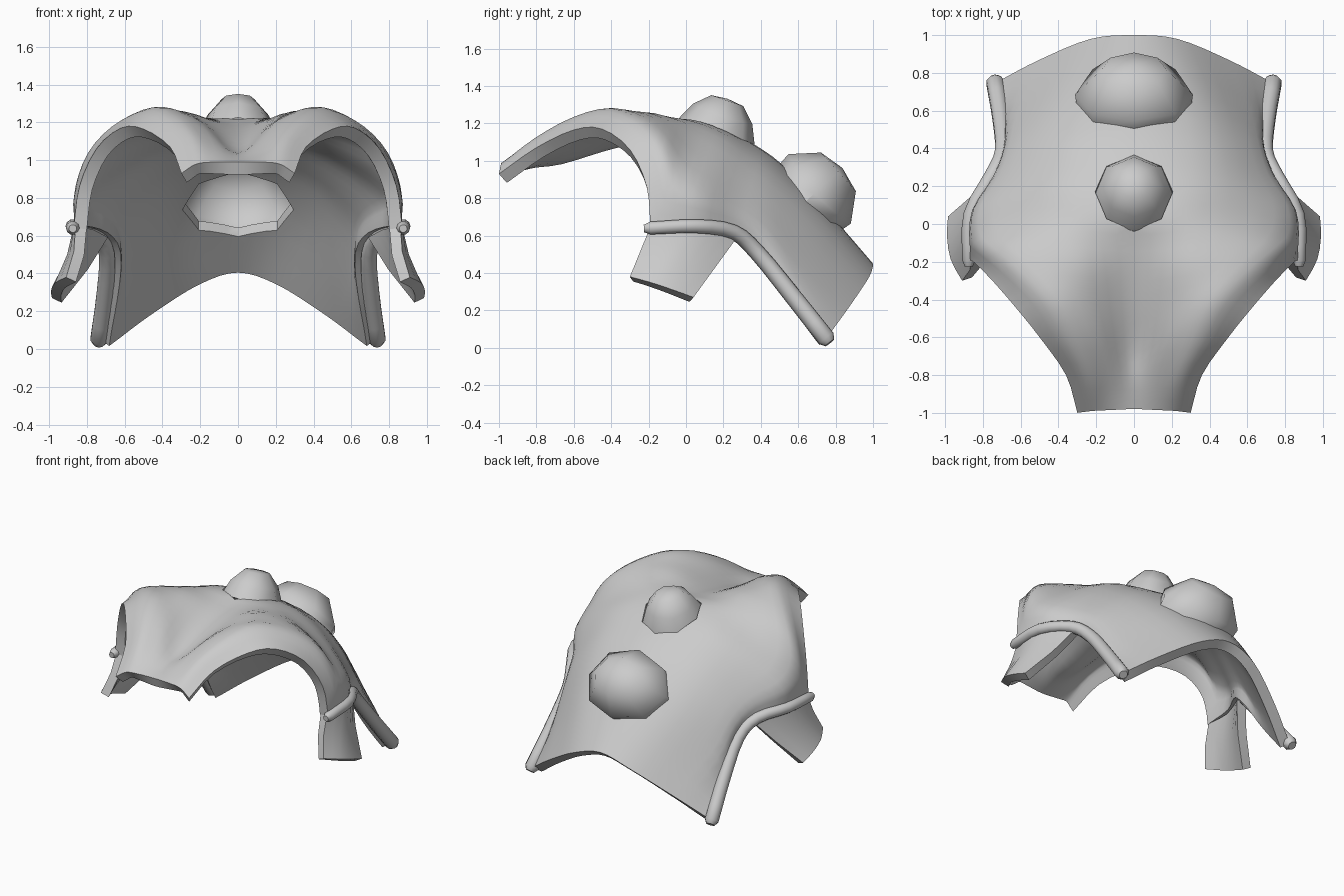
import bpy, math
from mathutils import Vector, Matrix

if "Cube" in bpy.data.objects:
    bpy.data.objects.remove(bpy.data.objects["Cube"])


def spline(pts, n):
    """Catmull-Rom curve through pts, n steps per span."""
    p = [Vector(q) for q in pts]
    p = [2 * p[0] - p[1]] + p + [2 * p[-1] - p[-2]]
    out = []
    for i in range(1, len(p) - 2):
        a, b, c, d = p[i - 1:i + 3]
        for k in range(n):
            t = k / n
            out.append(0.5 * (2 * b + (c - a) * t + (2 * a - 5 * b + 4 * c - d) * t * t
                              + (3 * b - a - 3 * c + d) * t ** 3))
    return out + [p[-2]]


def make(name, verts, faces):
    me = bpy.data.meshes.new(name)
    me.from_pydata([tuple(v) for v in verts], [], faces)
    ob = bpy.data.objects.new(name, me)
    bpy.context.collection.objects.link(ob)
    return ob


def grid(name, rows):
    w = len(rows[0])
    faces = [(i * w + j, i * w + j + 1, (i + 1) * w + j + 1, (i + 1) * w + j)
             for i in range(len(rows) - 1) for j in range(w - 1)]
    return make(name, [v for r in rows for v in r], faces)


def thicken(ob, t):
    m = ob.modifiers.new("Thickness", 'SOLIDIFY')
    m.thickness, m.offset = t, -1


def finish(ob, angle=40):
    bpy.ops.object.select_all(action='DESELECT')
    ob.select_set(True)
    bpy.context.view_layer.objects.active = ob
    bpy.ops.object.convert(target='MESH')
    bpy.ops.object.shade_smooth_by_angle(angle=math.radians(angle))


# Guide lines of the helmet, nose to nape: centre, crest, shoulder, rim
centre = [(0, -.98, .99), (0, -.83, 1.03), (0, -.68, 1.05), (0, -.45, 1.12), (0, -.25, 1.17), (0, -.1, 1.2),
          (0, .02, 1.22), (0, .18, 1.18), (0, .36, 1.09), (0, .52, .975), (0, .74, .75), (0, 1, .45)]
crest = [(.12, -.985, .99), (.13, -.81, 1.08), (.19, -.6, 1.19), (.25, -.4, 1.24), (.3, -.22, 1.26),
         (.35, -.08, 1.23), (.37, .05, 1.18), (.4, .2, 1.11), (.4, .34, 1.01), (.38, .48, .91),
         (.33, .7, .7), (.23, .98, .38)]
shoulder = [(.22, -.99, .98), (.25, -.81, 1.12), (.35, -.6, 1.235), (.45, -.4, 1.28), (.62, -.23, 1.21),
            (.75, -.12, 1.09), (.82, -.04, .93), (.81, .1, .84), (.71, .26, .77), (.66, .42, .66),
            (.62, .58, .47), (.5, .87, .215)]
rim = [(.3, -1, .93), (.36, -.8, 1.07), (.5, -.6, 1.165), (.62, -.45, 1.17), (.75, -.3, 1.06),
       (.84, -.21, .86), (.87, -.19, .64), (.86, .05, .65), (.75, .25, .62), (.69, .38, .51),
       (.7, .56, .29), (.73, .75, .05)]

N = 3
rim_line = spline(rim[:7], N) + spline(rim[6:], N)[1:]
lines = [spline(centre, N), spline(crest, N), spline(shoulder, N), rim_line]
rows = []
for a, b, c, r in zip(*lines):
    left = [Vector((-p.x, p.y, p.z)) for p in (r, c, b)]
    rows.append(spline(left + [a, b, c, r], 4))
shell = grid("helmet_shell", rows)
thicken(shell, .07)


# Faceted hollow domes on the crown and nape, each over a hole in the shell
def dome(name, loc, tilt, rx, ry, drop, profile):
    mat = Matrix.Translation(loc) @ Matrix.Rotation(tilt, 4, 'X')

    def ring(s, z, sag=0):
        pts = []
        for k in range(8):
            c, d = math.cos(k * math.pi / 4), math.sin(k * math.pi / 4)
            pts.append(mat @ Vector((rx * s * c, ry * s * d, z - sag * c * c - .02 * (sag > 0))))
        return pts
    verts = ring(*profile[0], drop) + ring(*profile[1], drop * .5)
    verts += [v for s, z in profile[2:-1] for v in ring(s, z)]
    verts.append(mat @ Vector((0, 0, profile[-1][1])))
    n = len(profile) - 1
    faces = [(i * 8 + k, i * 8 + (k + 1) % 8, i * 8 + 8 + (k + 1) % 8, i * 8 + 8 + k)
             for i in range(n - 1) for k in range(8)]
    faces += [((n - 1) * 8 + k, (n - 1) * 8 + (k + 1) % 8, n * 8) for k in range(8)]
    finish(make(name, verts, faces), 50)
    cut = make("hole_cutter", ring(.98, -.22) + ring(.98, .12),
               [tuple(range(7, -1, -1)), tuple(range(8, 16))]
               + [(k, (k + 1) % 8, 8 + (k + 1) % 8, 8 + k) for k in range(8)])
    cut.hide_render = True
    m = shell.modifiers.new("Hole", 'BOOLEAN')
    m.operation, m.object, m.solver = 'DIFFERENCE', cut, 'EXACT'
    return cut


cutters = [
    dome("crown_dome", (0, .17, 1.175), -math.radians(19), .21, .215, .03,
         [(1, 0), (.78, .1), (.42, .155), (0, .165)]),
    dome("nape_dome", (0, .67, .81), -math.radians(48), .3, .24, .08,
         [(1, 0), (1.04, .08), (.58, .195), (0, .225)])]
finish(shell)
for c in cutters:
    bpy.data.objects.remove(c)

# Rolled bead along each side rim, rounded off at both ends
for side, s in (("left", -1), ("right", 1)):
    cu = bpy.data.curves.new("rim_bead_" + side, 'CURVE')
    cu.dimensions, cu.bevel_depth, cu.bevel_resolution, cu.use_fill_caps = '3D', .035, 3, True
    pts = rim_line[6 * N:]
    pts = [pts[0] + (pts[0] - pts[1]).normalized() * .035] + pts
    pts.append(pts[-1] + (pts[-1] - pts[-2]).normalized() * .03)
    sp = cu.splines.new('POLY')
    sp.points.add(len(pts) - 1)
    for k, (q, p) in enumerate(zip(sp.points, pts)):
        q.co = (s * (p.x + .005), p.y, p.z, 1)
        q.radius = (1 + .45 * k / len(pts)) * (.6 if k in (0, len(pts) - 1) else 1)
    bead = bpy.data.objects.new("rim_bead_" + side, cu)
    bpy.context.collection.objects.link(bead)
    finish(bead, 60)

# Flared cheek guards hanging below the beads
top = spline([(.86, -.19, .65), (.87, 0, .65), (.82, .15, .64), (.74, .28, .6)], 2)
bottom = spline([(.91, -.3, .38), (.97, -.19, .35), (.99, -.07, .31), (.985, .04, .27)], 2)
mid = [(a + b) / 2 - Vector((.015, 0, 0)) for a, b in zip(top, bottom)]
guard = grid("cheek_guards", [bottom, mid, top])
thicken(guard, .06)
guard.modifiers.new("Mirror", 'MIRROR').use_mirror_merge = False
finish(guard)
